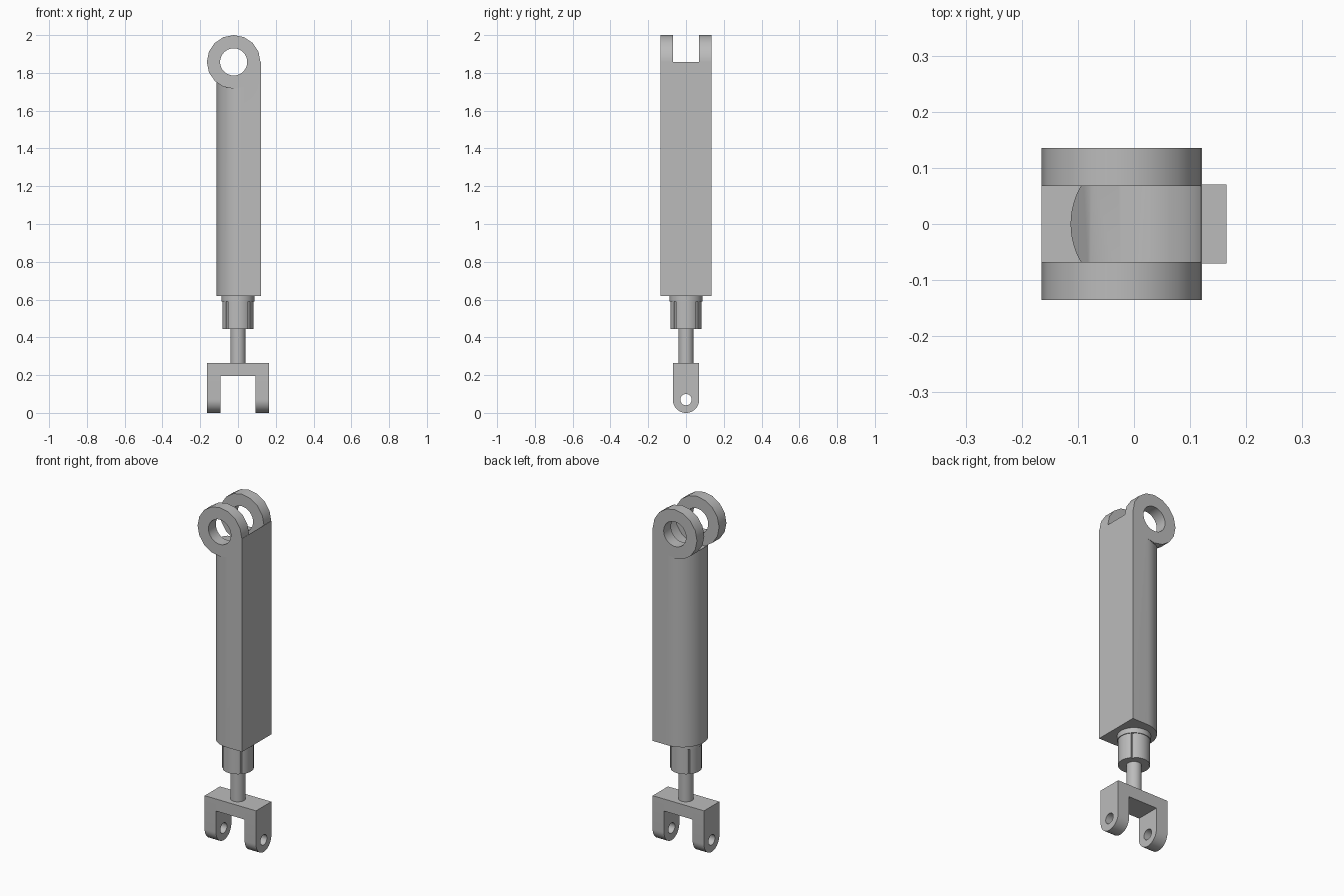
import bpy
import bmesh
from math import pi, cos, sin, radians
from mathutils import Vector

old = bpy.data.objects.get("Cube")
if old:
    bpy.data.objects.remove(old, do_unlink=True)

steel = bpy.data.materials.new("grey_steel")
steel.use_nodes = True
GREY = (0.5, 0.5, 0.5, 1)
steel.diffuse_color = GREY
steel.node_tree.nodes["Principled BSDF"].inputs["Base Color"].default_value = GREY


def extrude(name, outline, start, end, axis):
    """Solid from a 2D outline pushed along x (outline yz), y (xz) or z (xy)."""
    bm = bmesh.new()
    place = {"x": lambda a, b: (start, a, b),
             "y": lambda a, b: (a, start, b),
             "z": lambda a, b: (a, b, start)}[axis]
    face = bm.faces.new([bm.verts.new(place(a, b)) for a, b in outline])
    grown = bmesh.ops.extrude_face_region(bm, geom=[face])
    shift = Vector([(end - start) * (axis == k) for k in "xyz"])
    bmesh.ops.translate(bm, vec=shift,
                        verts=[v for v in grown["geom"] if isinstance(v, bmesh.types.BMVert)])
    bmesh.ops.recalc_face_normals(bm, faces=bm.faces)
    mesh = bpy.data.meshes.new(name)
    bm.to_mesh(mesh)
    bm.free()
    mesh.materials.append(steel)
    obj = bpy.data.objects.new(name, mesh)
    bpy.context.collection.objects.link(obj)
    return obj


def arc(a, b, r, first, last, steps):
    angles = [radians(first + (last - first) * i / steps) for i in range(steps + 1)]
    return [(a + r * cos(t), b + r * sin(t)) for t in angles]


def circle(a, b, r, sides):
    return arc(a, b, r, 0, 360, sides)[:-1]


def rectangle(a0, a1, b0, b1):
    return [(a0, b0), (a1, b0), (a1, b1), (a0, b1)]


def cut(obj, cutter):
    cutter.hide_render = True
    mod = obj.modifiers.new("cut", "BOOLEAN")
    mod.operation = "DIFFERENCE"
    mod.solver = "EXACT"
    mod.object = cutter
    bpy.context.view_layer.objects.active = obj
    bpy.ops.object.modifier_apply(modifier=mod.name)
    bpy.data.objects.remove(cutter, do_unlink=True)


parts = []

# Housing: flat on the +x side, half round on the -x side, scooped under the eye
PIN_X, PIN_Z, EYE_R = -0.023, 1.858, 0.142
HALF = 0.135
section = arc(0.022, 0, HALF, 90, 270, 32) + [(0.121, -HALF), (0.121, HALF)]
housing = extrude("housing", section, 0.62, PIN_Z, "z")
cut(housing, extrude("scoop_cutter", circle(PIN_X, PIN_Z, EYE_R, 16), -0.3, 0.3, "y"))
parts.append(housing)

# Pair of eye lugs on top
for side, name in ((-1, "front_lug"), (1, "back_lug")):
    lug = extrude(name, circle(PIN_X, PIN_Z, EYE_R, 16), side * 0.068, side * HALF, "y")
    cut(lug, extrude("pin_cutter", circle(PIN_X, PIN_Z, 0.072, 32), -0.3, 0.3, "y"))
    parts.append(lug)

# Collar, gland nut with shallow grooves, and piston rod
parts.append(extrude("collar", circle(0, 0, 0.087, 32), 0.59, 0.62, "z"))
nut = extrude("gland_nut", circle(0, 0, 0.083, 32), 0.445, 0.59, "z")
for k in range(4):
    t = pi / 4 + k * pi / 2
    cut(nut, extrude("groove_cutter", circle(0.084 * cos(t), 0.084 * sin(t), 0.008, 8),
                     0.4, 0.61, "z"))
parts.append(nut)
parts.append(extrude("piston_rod", circle(0, 0, 0.04, 32), 0.25, 0.45, "z"))

# Clevis: bridge and two round-ended arms with pin holes
parts.append(extrude("clevis_bridge", rectangle(-0.07, 0.07, 0.195, 0.265), -0.092, 0.092, "x"))
arm_outline = arc(0, 0.07, 0.07, 180, 360, 24) + [(0.07, 0.265), (-0.07, 0.265)]
for side, name in ((-1, "right_arm"), (1, "left_arm")):
    arm = extrude(name, arm_outline, side * 0.092, side * 0.165, "x")
    cut(arm, extrude("hole_cutter", circle(0, 0.07, 0.03, 24), -0.3, 0.3, "x"))
    parts.append(arm)

# Smooth the round surfaces and keep edges crisp
bpy.ops.object.select_all(action="DESELECT")
for obj in parts:
    obj.select_set(True)
bpy.context.view_layer.objects.active = parts[0]
bpy.ops.object.shade_smooth_by_angle(angle=radians(30))
